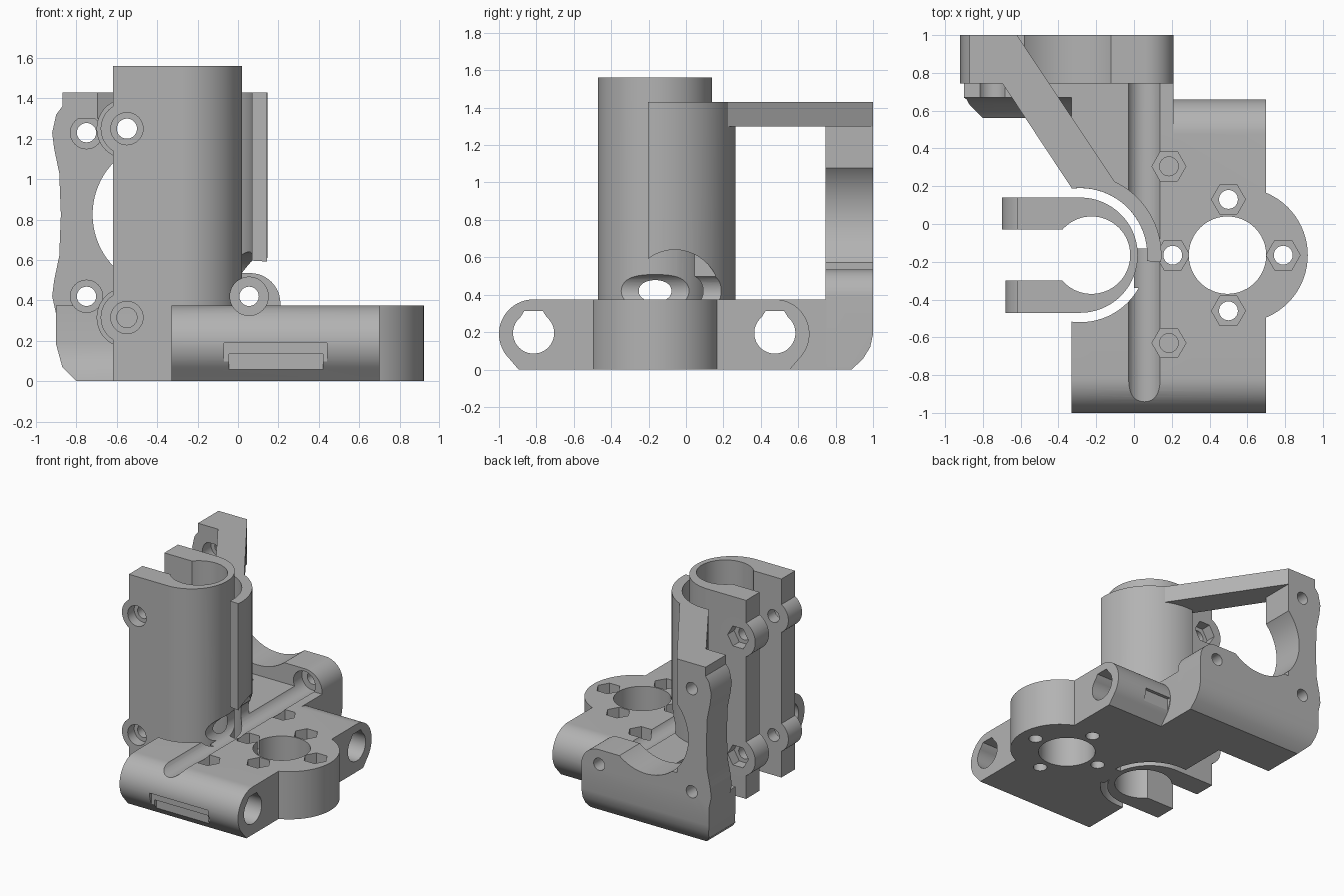
import bpy, bmesh
from math import sin, cos, radians, pi

old = bpy.data.objects.get("Cube")
if old:
    bpy.data.objects.remove(old, do_unlink=True)

grey = bpy.data.materials.new("plain grey")
grey.use_nodes = True
GREY = (0.45, 0.45, 0.45, 1)
grey.diffuse_color = GREY
grey.node_tree.nodes["Principled BSDF"].inputs["Base Color"].default_value = GREY


def arc(cx, cy, r, a0, a1, n=32):
    """Points on an arc, angles in degrees."""
    steps = [radians(a0 + (a1 - a0) * i / n) for i in range(n + 1)]
    return [(cx + r * cos(a), cy + r * sin(a)) for a in steps]


def prism(name, pts, axis, lo, hi):
    """Extrude a closed outline along an axis."""
    place = {"x": lambda u, v, t: (t, u, v),
             "y": lambda u, v, t: (u, t, v),
             "z": lambda u, v, t: (u, v, t)}[axis]
    bm = bmesh.new()
    a = [bm.verts.new(place(u, v, lo)) for u, v in pts]
    b = [bm.verts.new(place(u, v, hi)) for u, v in pts]
    bm.faces.new(a)
    bm.faces.new(b)
    for i in range(len(a)):
        j = (i + 1) % len(a)
        bm.faces.new((a[i], a[j], b[j], b[i]))
    bmesh.ops.recalc_face_normals(bm, faces=bm.faces)
    me = bpy.data.meshes.new(name)
    bm.to_mesh(me)
    bm.free()
    me.materials.append(grey)
    ob = bpy.data.objects.new(name, me)
    bpy.context.collection.objects.link(ob)
    return ob


def rod(axis, u, v, r, lo, hi, n=48):
    pts = arc(u, v, r, 0, 360 - 360 / n, n - 1)
    return prism("tool", pts, axis, lo, hi)


def box(x0, x1, y0, y1, z0, z1):
    return prism("tool", [(x0, y0), (x1, y0), (x1, y1), (x0, y1)], "z", z0, z1)


def combine(ob, tool, op="DIFFERENCE"):
    """Apply one boolean and discard the tool."""
    mod = ob.modifiers.new("bool", "BOOLEAN")
    mod.operation, mod.solver, mod.object = op, "EXACT", tool
    bpy.context.view_layer.objects.active = ob
    bpy.ops.object.modifier_apply(modifier=mod.name)
    bpy.data.objects.remove(tool, do_unlink=True)


def add(ob, tool):
    combine(ob, tool, "UNION")


def groove(y0=-1.1, y1=0.85):
    return rod("y", 0.055, 0.42, 0.095, y0, y1)


TX, TY = -0.285, -0.165     # tube outer centre
MX, MZ = -0.35, 0.825       # motor centre
ROD_Z, ROD_R = 0.19, 0.185

# Base block with rounded rod housings at both ends
outline = [(-0.895, 0)] + arc(-0.815, ROD_Z, ROD_R, 225, 90, 24)
outline += arc(0.475, ROD_Z, ROD_R, 90, -45, 24) + [(0.555, 0)]
base = prism("base_block", outline, "x", -0.33, 0.70)
add(base, prism("tool", [(0.45, 0.375), (0.75, 0.375), (0.75, 0),
                         (0.45, 0)], "x", -0.33, 0.21))
add(base, rod("z", 0.5625, -0.165, 0.3575, 0, 0.375, 72))
combine(base, rod("z", TX, TY, 0.355, -0.1, 0.5, 72))
add(base, box(0.0, 0.12, -0.34, -0.13, 0, 0.375))
combine(base, rod("z", 0.495, -0.165, 0.205, -0.1, 0.5))
for y in (-0.815, 0.475):
    hole = [(y - 0.05, 0.312)] + arc(y, ROD_Z + 0.005, 0.11, 130, 410, 36) + [(y + 0.05, 0.312)]
    combine(base, prism("tool", hole, "x", -0.5, 0.8))
combine(base, groove())

# Nut traps and screw holes
traps = [(0.5, 0.13), (0.5, -0.46), (0.79, -0.165), (0.205, -0.165),
         (0.185, 0.305), (0.185, -0.63)]
for i, (x, y) in enumerate(traps):
    combine(base, rod("z", x, y, 0.09, 0.27, 0.5, 6))
    combine(base, rod("z", x, y, 0.05, -0.1 if i < 4 else 0.05, 0.5, 24))

# Strap slots in the lower ends
combine(base, box(-0.07, 0.44, -1.05, -0.975, -0.1, 0.19))
combine(base, box(-0.045, 0.42, -1.05, -0.945, -0.1, 0.135))
combine(base, box(0.215, 0.44, 0.635, 0.7, -0.1, 0.19))

# Vertical split clamp tube
tube = prism("clamp_tube", [(-0.62, -0.47)] + arc(TX, TY, 0.305, -90, 90, 48)
             + [(-0.62, 0.14)], "z", 0, 1.56)
for z in (0.315, 1.25):
    add(tube, rod("y", -0.55, z, 0.15, -0.03, 0.14))
    add(tube, rod("y", -0.55, z, 0.13, -0.47, -0.30))
combine(tube, rod("z", -0.225, TY, 0.205, -0.1, 1.7, 64))
combine(tube, box(-0.8, -0.3, -0.30, -0.03, -0.1, 1.7))
for z in (0.315, 1.25):
    combine(tube, rod("y", -0.55, z, 0.05, -0.6, 0.3, 24))
    combine(tube, rod("y", -0.55, z, 0.08, -0.6, -0.39, 32))
    combine(tube, rod("y", -0.55, z, 0.09, 0.06, 0.3, 6))
combine(tube, groove())

# Curved guard wall around the tube
guard = prism("guard_wall", arc(TX, TY, 0.43, -5, 96, 40)
              + arc(TX, TY, 0.355, 97, -5, 40), "z", 0.37, 1.43)
arch = [(-0.06 + 0.25 * cos(a), 0.375 + 0.265 * sin(a))
        for a in [i * pi / 24 for i in range(25)]]
combine(guard, prism("tool", arch + [(-0.31, 0.2), (0.19, 0.2)], "x", 0.0, 0.3))
combine(guard, groove())

# Diagonal brace from the guard to the motor plate
prism("diagonal_brace", [(-0.33, 0.19), (-0.285, 0.195), (-0.1, 0.22), (-0.62, 1.0),
                         (-0.82, 1.0), (-0.82, 0.75), (-0.70, 0.75)], "z", 1.30, 1.43)

# Motor plate
side = [(-0.80, 0), (-0.87, 0.07), (-0.9, 0.18), (-0.9, 0.33), (-0.92, 0.42),
        (-0.91, 0.5), (-0.885, 0.62), (-0.877, MZ), (-0.885, 1.03), (-0.91, 1.15),
        (-0.92, 1.23), (-0.9, 1.32), (-0.87, 1.36), (-0.87, 1.43), (-0.62, 1.43),
        (-0.62, 0.535)]
plate = prism("motor_plate", side + arc(0.06, 0.385, 0.15, 90, 0, 12) + [(0.21, 0)],
              "y", 0.745, 1.0)
combine(plate, rod("y", MX, MZ, 0.37, 0.6, 1.1, 80))
combine(plate, prism("tool", [(0.87, -0.05), (0.885, 0), (0.945, 0.055), (0.985, 0.12),
                              (1.0, 0.19), (1.05, 0.19), (1.05, -0.05)], "x", -1.1, 0.4))
for x, z in ((-0.75, 0.42), (-0.75, 1.23), (0.055, 0.42)):
    combine(plate, rod("y", x, z, 0.048, 0.5, 1.1, 24))
    combine(plate, rod("y", x, z, 0.08, 0.5, 0.85, 32))
combine(plate, groove())

# Foot joining the plate to the base
foot = prism("plate_foot", [(0.56, 0), (0.63, 0.07), (0.66, 0.13), (0.67, 0.19),
                            (0.67, 0.375), (0.75, 0.375), (0.75, 0)], "x", -0.9, -0.33)
combine(foot, prism("tool", [(-0.79, -0.05), (-0.80, 0), (-0.87, 0.07), (-0.9, 0.18),
                             (-1, 0.18), (-1, -0.05)], "y", 0.4, 0.9))
combine(foot, rod("y", -0.75, 0.42, 0.08, 0.5, 0.9, 32))

# Smooth the curved walls and keep edges crisp
for ob in list(bpy.context.collection.objects):
    if ob.type == "MESH" and grey.name in ob.data.materials:
        bpy.ops.object.select_all(action="DESELECT")
        ob.select_set(True)
        bpy.context.view_layer.objects.active = ob
        bpy.ops.object.shade_smooth_by_angle(angle=radians(25))
